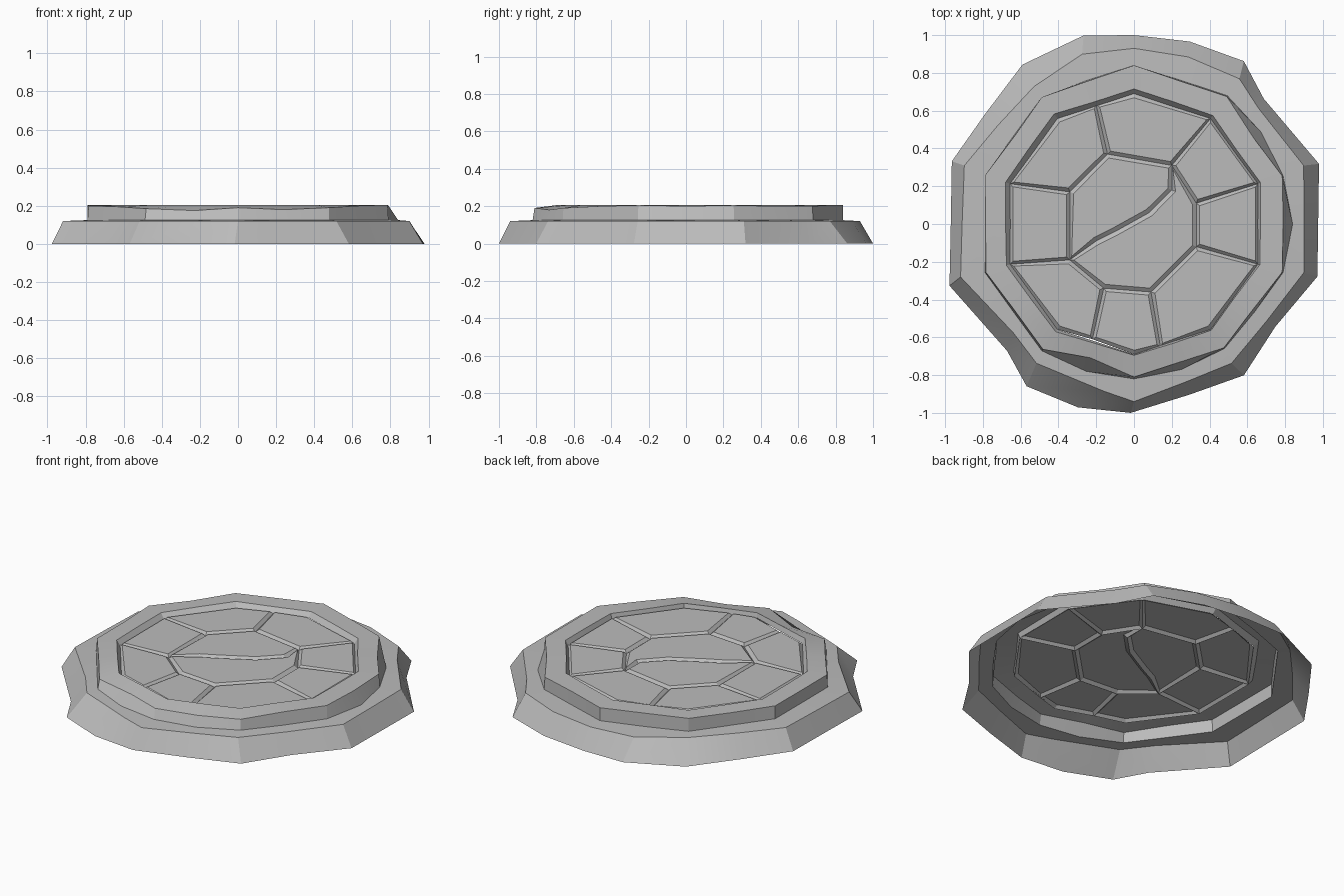
import bpy, bmesh
from math import radians, cos, sin

if "Cube" in bpy.data.objects:
    bpy.data.objects.remove(bpy.data.objects["Cube"])

stone = bpy.data.materials.new("grey_stone")
stone.use_nodes = True
GREY = (0.5, 0.5, 0.5, 1)
stone.diffuse_color = GREY
stone.node_tree.nodes["Principled BSDF"].inputs["Base Color"].default_value = GREY


def finish(bm, name):
    bmesh.ops.recalc_face_normals(bm, faces=bm.faces[:])
    bm.normal_update()
    # open sheets: make sure the skin faces upward
    if sum(f.normal.z * f.calc_area() for f in bm.faces) < 0:
        bmesh.ops.reverse_faces(bm, faces=bm.faces[:])
    mesh = bpy.data.meshes.new(name)
    bm.to_mesh(mesh)
    bm.free()
    mesh.materials.append(stone)
    obj = bpy.data.objects.new(name, mesh)
    bpy.context.collection.objects.link(obj)
    bpy.ops.object.select_all(action='DESELECT')
    obj.select_set(True)
    bpy.context.view_layer.objects.active = obj
    bpy.ops.object.shade_smooth_by_angle(angle=radians(20))
    return obj


def ring(radii, heights, angles=None):
    """Closed loop of points; short lists repeat around the circle."""
    angles = angles or [18 * i for i in range(20)]
    return [(radii[i % len(radii)] * cos(radians(a)), radii[i % len(radii)] * sin(radians(a)),
             heights[i % len(heights)]) for i, a in enumerate(angles)]


def skin(name, rings):
    bm = bmesh.new()
    loops = [[bm.verts.new(p) for p in r] for r in rings]
    for a, b in zip(loops, loops[1:]):
        for i in range(len(a)):
            j = (i + 1) % len(a)
            bm.faces.new((a[i], a[j], b[j], b[i]))
    return finish(bm, name)


# Rough outer plinth: sloped side and ledge up to the foot of the step
foot_angles = [0, 18, 44, 56, 73, 90, 105, 125, 144, 161, 180, 198.5, 225, 236.5, 253, 269, 288, 306, 324, 344]
foot = ring([.975, 1.03, .955, 1.04, 1.01, 1.0, 1.033, 1.03, .98, 1.02,
             .97, 1.03, .95, 1.03, 1.015, 1.0, .95, .99, .925, 1.01], [0], foot_angles)
brow_angles = [0, 19, 43, 54, 72, 90, 107, 126, 144, 161, 180, 197, 222, 235, 260, 270, 288, 305, 324, 344]
brow = ring([.9, .95, .9, .95, .93, .93, .94, .9, .89, .95,
             .91, .96, .86, .9, .9, .94, .88, .9, .87, .935], [.12], brow_angles)
step_foot = ring([.84, .83, .83, .84, .8, .84, .8, .83, .79, .83,
                  .79, .83, .79, .83, .82, .82, .81, .815, .79, .83], [.125])
skin("outer_plinth", [foot, brow, step_foot])

# Raised step: chipped wall, flat rim, and the inner lip down to the floor
step_top = ring([.79, .825, .78, .835, .795, .84, .795, .83, .785, .83,
                 .785, .825, .78, .82, .745, .81, .77, .81, .775, .825],
                [.2, .205, .2, .2, .205, .205, .205, .205, .2, .205,
                 .2, .2, .195, .185, .175, .19, .18, .19, .2, .205])
rim = ring([.67, .705, .67, .71, .68, .715, .68, .72, .685, .715,
            .68, .71, .675, .705, .665, .695, .665, .695, .66, .7], [.205])
lip = ring([.655, .69, .655, .69, .655, .69], [.175])
skin("raised_step", [step_foot, step_top, rim, lip])

# Paved floor: a loose ring of slabs around a split centre slab
outer = {a: (.69 * cos(radians(a)), .69 * sin(radians(a))) for a in range(18, 360, 36)}
outer.update({107: (-.2, .63), 250: (-.22, -.61), 282: (.14, -.65)})
hub = [(.33, .11), (.2, .31), (-.14, .37), (-.34, .17),
       (-.34, -.19), (-.16, -.34), (.09, -.36), (.33, -.12)]
joints = [18, 54, 107, 162, 198, 250, 282, 342]
crack = [(.2, .18), (.08, .06), (-.1, -.04), (-.2, -.09)]

bm = bmesh.new()
points = {}


def vert(p):
    if p not in points:
        points[p] = bm.verts.new((p[0], p[1], .172))
    return points[p]


def slab(outline):
    bm.faces.new([vert(p) for p in outline])


for i, start in enumerate(joints):
    end = joints[(i + 1) % 8]
    span = (end - start) % 360
    arc = sorted((a for a in outer if (a - start) % 360 <= span), key=lambda a: (a - start) % 360)
    slab([outer[a] for a in arc] + [hub[(i + 1) % 8], hub[i]])
slab(hub[1:5] + crack[::-1])
slab(hub[4:] + hub[:2] + crack)
bmesh.ops.recalc_face_normals(bm, faces=bm.faces[:])
bm.normal_update()
if bm.faces[0].normal.z < 0:
    bmesh.ops.reverse_faces(bm, faces=bm.faces[:])
bmesh.ops.inset_individual(bm, faces=bm.faces[:], thickness=.022, depth=.016)
finish(bm, "paved_floor")
